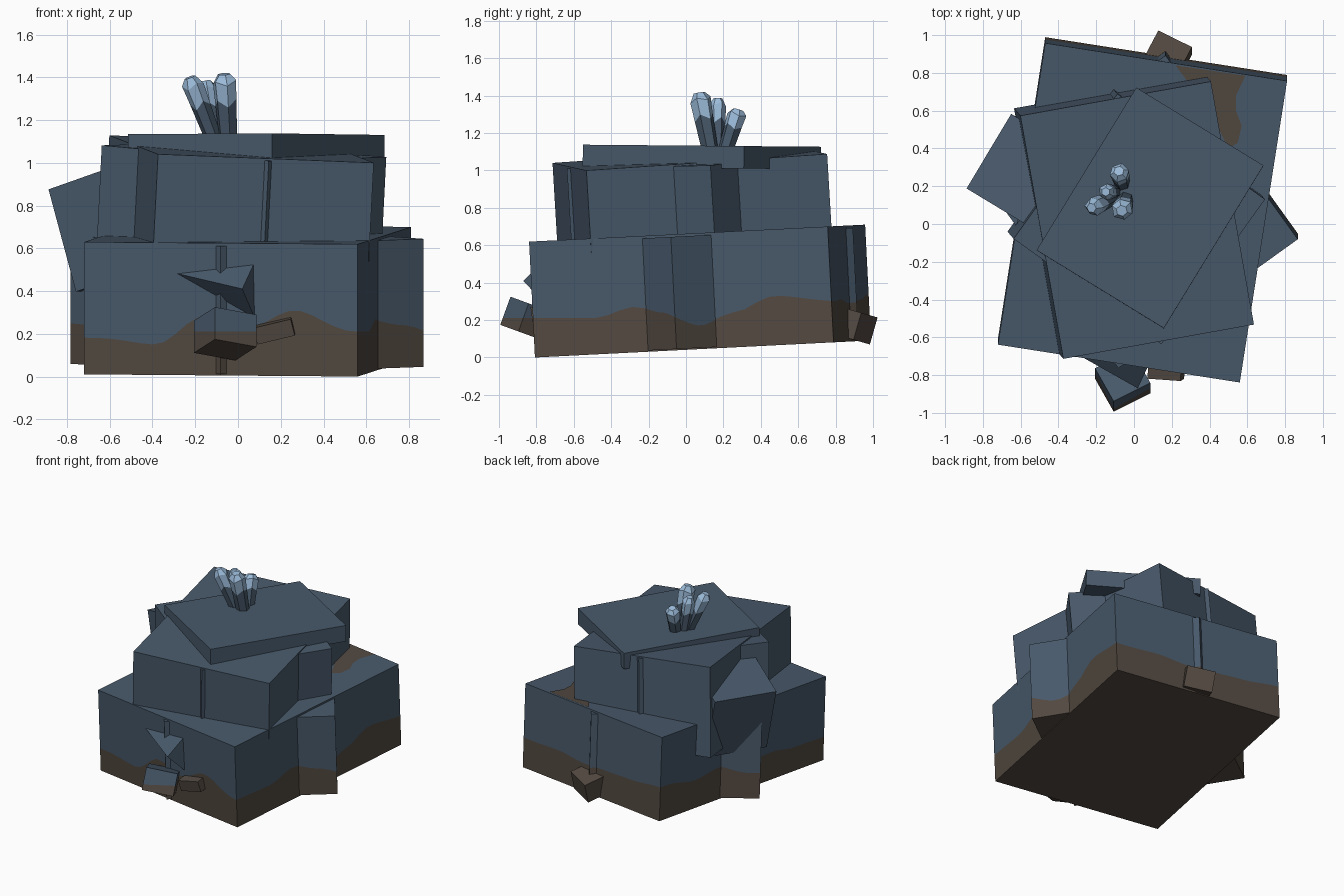
import bpy, bmesh, math
from mathutils import Matrix, Vector

if "Cube" in bpy.data.objects:
    bpy.data.objects.remove(bpy.data.objects["Cube"], do_unlink=True)


def material(name, rgb):
    m = bpy.data.materials.new(name)
    m.use_nodes = True
    m.diffuse_color = (*rgb, 1)
    m.node_tree.nodes["Principled BSDF"].inputs["Base Color"].default_value = (*rgb, 1)
    return m


STONE = material("slate_stone", (0.065, 0.10, 0.145))
EARTH = material("brown_earth", (0.085, 0.066, 0.052))
ICE = material("pale_blue_crystal", (0.33, 0.50, 0.70))

# Height of the earth stain around the rock, every 15 degrees from +x
STAIN = [.17, .24, .33, .30, .31, .29, .30, .31, .34, .28, .30, .25,
         .24, .24, .20, .18, .15, .28, .22, .31, .21, .21, .27, .24]


def stain_height(p):
    a = math.degrees(math.atan2(p.y - .07, p.x - .04)) % 360 / 15
    i, t = int(a), a % 1
    t = t * t * (3 - 2 * t)
    return STAIN[i % 24] * (1 - t) + STAIN[(i + 1) % 24] * t


def finish(name, bm, mats):
    bmesh.ops.recalc_face_normals(bm, faces=bm.faces)
    me = bpy.data.meshes.new(name)
    bm.to_mesh(me)
    bm.free()
    for m in mats:
        me.materials.append(m)
    ob = bpy.data.objects.new(name, me)
    bpy.context.scene.collection.objects.link(ob)
    return ob


def cut(bm, point, normal):
    geom = bm.verts[:] + bm.edges[:] + bm.faces[:]
    res = bmesh.ops.bisect_plane(bm, geom=geom, plane_co=point, plane_no=normal)
    return [g for g in res["geom_cut"] if isinstance(g, bmesh.types.BMVert)]


def block(name, centre, size, yaw, tilt=(0, 0), stained=False, flat_stain=None):
    """Box turned by yaw, then tilted about world x and y."""
    rx, ry = (math.radians(a) for a in tilt)
    mat = (Matrix.Translation(centre) @ Matrix.Rotation(ry, 4, 'Y')
           @ Matrix.Rotation(rx, 4, 'X') @ Matrix.Rotation(math.radians(yaw), 4, 'Z'))
    bm = bmesh.new()
    bmesh.ops.create_cube(bm, size=1, matrix=Matrix.Diagonal((*size, 1)))
    if stained:
        columns = 24
        for axis in (0, 1):
            normal = Vector((axis == 0, axis == 1, 0))
            for i in range(1, columns):
                cut(bm, normal * size[axis] * (i / columns - .5), normal)
        ring = cut(bm, (0, 0, -.1), (0, 0, 1))
        for f in bm.faces:
            f.material_index = int(f.calc_center_median().z < -.1)
        for v in ring:
            world = mat @ v.co
            v.co.z += stain_height(world) - world.z
    bm.transform(mat)
    if flat_stain:
        cut(bm, (0, 0, flat_stain), (0, 0, 1))
        for f in bm.faces:
            f.material_index = int(f.calc_center_median().z < flat_stain)
    return finish(name, bm, [STONE, EARTH])


# Stacked rock tiers, each a pair of crossed blocks
LOW, MID = (2.9, 0), (3.4, 2.9)
block("lower_tier", (.045, .075, .355), (1.296, 1.618, .62), -8.9, LOW, stained=True)
block("lower_tier_cross", (.042, .08, .352), (1.17, 1.20, .60), 35.7, LOW, stained=True)
block("middle_tier", (0, .04, .735), (1.026, 1.31, .66), 10.2, MID)
block("middle_tier_cross", (.012, .045, .735), (.944, .963, .64), 54.5, MID)
block("cap_slab", (.085, .085, 1.072), (.79, 1.01, .12), -31.5, (-.5, 0))

# Loose rocks on the sides
block("leaning_side_rock", (-.52, .24, .705), (.45, .46, .50), -30, (-7.8, -15))
block("front_foot_rock", (-.06, -.83, .20), (.22, .21, .16), 28, (-20, 0), flat_stain=.21)
block("back_foot_rock", (.17, .87, .18), (.20, .21, .15), -27, (-16, 0), flat_stain=.3)
block("front_pebble", (.17, -.78, .215), (.18, .08, .08), -4, (8, -14), flat_stain=.3)

# Shard wedged in the front wall
bm = bmesh.new()
corners = [bm.verts.new(p) for p in
           ((.02, -.87, .41), (-.30, -.69, .485), (.08, -.74, .54), (.08, -.74, .27))]
for i in range(4):
    bm.faces.new([c for j, c in enumerate(corners) if j != i])
finish("front_shard", bm, [STONE])

# Earth patch on the ledge behind the middle tier
bm = bmesh.new()
outline = ((.22, .84), (.59, .785), (.54, .68), (.54, .6), (.57, .52), (.55, .43), (.5, .4), (.4, .6))
bm.faces.new([bm.verts.new((x, y, .669 + .0507 * (y - .06))) for x, y in outline])
finish("ledge_earth_patch", bm, [EARTH])


# Crystals: hexagonal shafts with pale, faceted ends
def crystal(name, foot, tip, radius, sides=6):
    foot, tip = Vector(foot), Vector(tip)
    turn = (tip - foot).to_track_quat('Z', 'Y')
    length = (tip - foot).length
    bm = bmesh.new()
    rings = []
    for level, scale, jag in ((0, .8, 0), (.58, .95, .05), (.88, 1.05, .03), (1, .55, 0)):
        rings.append([])
        for i in range(sides):
            a = math.tau * i / sides
            p = Vector((math.cos(a) * radius * scale, math.sin(a) * radius * scale,
                        length * (level + jag * (-1) ** i)))
            rings[-1].append(bm.verts.new(foot + turn @ p))
    for k in range(3):
        for i in range(sides):
            j = (i + 1) % sides
            f = bm.faces.new((rings[k][i], rings[k][j], rings[k + 1][j], rings[k + 1][i]))
            f.material_index = int(k > 0)
    bm.faces.new(rings[0])
    bm.faces.new(rings[-1]).material_index = 1
    finish(name, bm, [STONE, ICE])


crystal("crystal_left", (-.11, .14, 1.1), (-.225, .085, 1.40), .048)
crystal("crystal_front", (-.045, .13, 1.1), (-.065, .07, 1.415), .055)
crystal("crystal_middle", (-.10, .17, 1.1), (-.15, .17, 1.385), .042)
crystal("crystal_back", (-.06, .21, 1.1), (-.08, .28, 1.325), .05)
